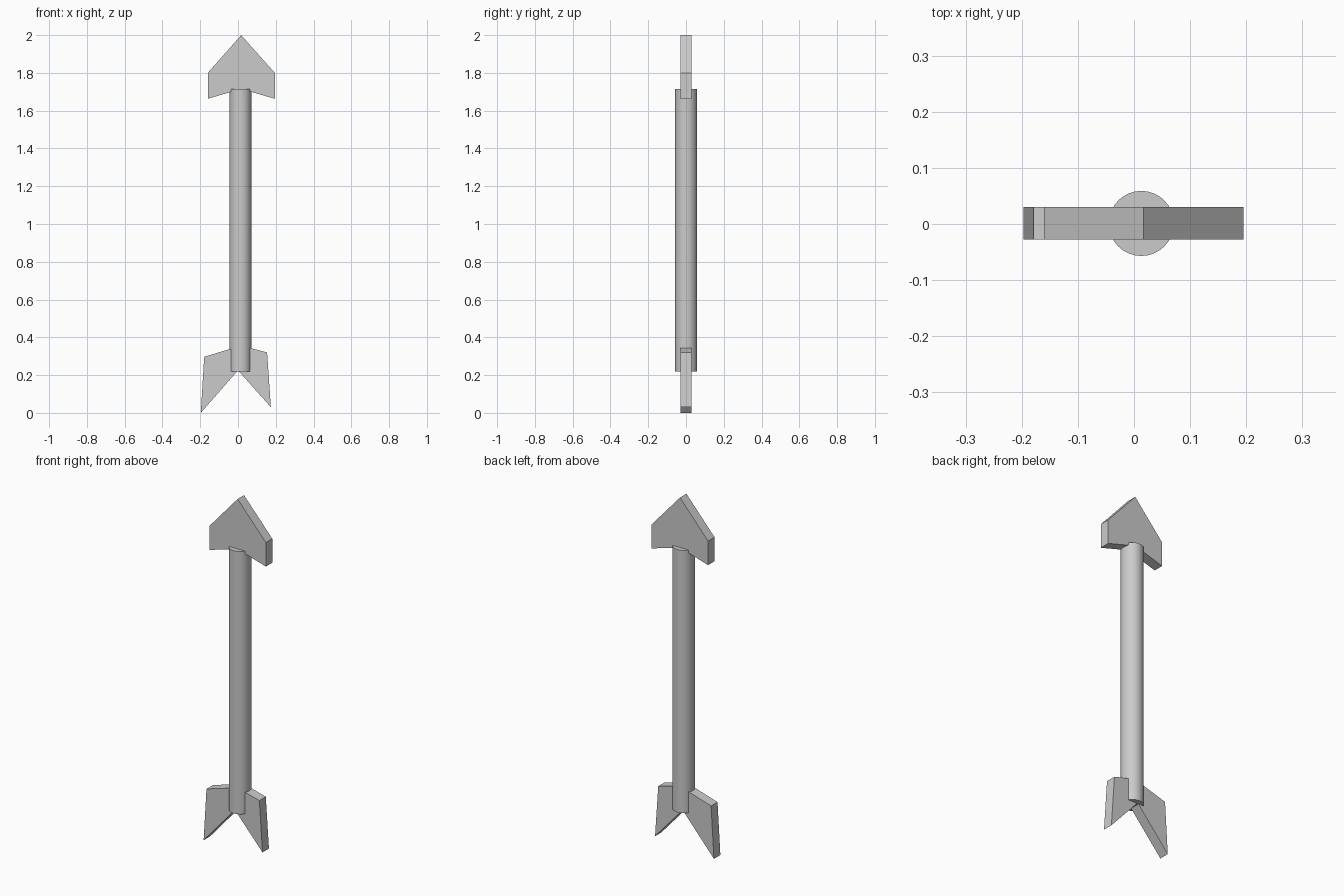
import bpy, bmesh

if "Cube" in bpy.data.objects:
    bpy.data.objects.remove(bpy.data.objects["Cube"])

Y_MID = 0.001


def plate(name, outline, thickness=0.058):
    """Extrude an (x, z) outline along y, centred on the shaft."""
    bm = bmesh.new()
    y = Y_MID - thickness / 2
    face = bm.faces.new([bm.verts.new((x, y, z)) for x, z in outline])
    ext = bmesh.ops.extrude_face_region(bm, geom=[face])
    moved = [v for v in ext["geom"] if isinstance(v, bmesh.types.BMVert)]
    bmesh.ops.translate(bm, verts=moved, vec=(0, thickness, 0))
    bmesh.ops.recalc_face_normals(bm, faces=bm.faces)
    mesh = bpy.data.meshes.new(name)
    bm.to_mesh(mesh)
    bm.free()
    obj = bpy.data.objects.new(name, mesh)
    bpy.context.collection.objects.link(obj)
    return obj


# Round shaft
z0, z1 = 0.22, 1.716
bpy.ops.mesh.primitive_cylinder_add(vertices=32, radius=0.058, depth=z1 - z0,
                                    location=(0.013, Y_MID, (z0 + z1) / 2))
bpy.context.object.name = "shaft"
bpy.ops.object.shade_smooth_by_angle()

# Arrow head with a shallow notched base
plate("arrow_head", [(0.017, 2.0), (-0.16, 1.80), (-0.16, 1.663),
                     (0.017, 1.715), (0.195, 1.663), (0.195, 1.80)])

# Tail fins, slightly uneven, meeting inside the shaft
plate("left_fin", [(0.0, 0.225), (0.0, 0.351), (-0.179, 0.297), (-0.197, 0.0)])
plate("right_fin", [(0.0, 0.225), (0.174, 0.03), (0.154, 0.32), (0.0, 0.361)])
